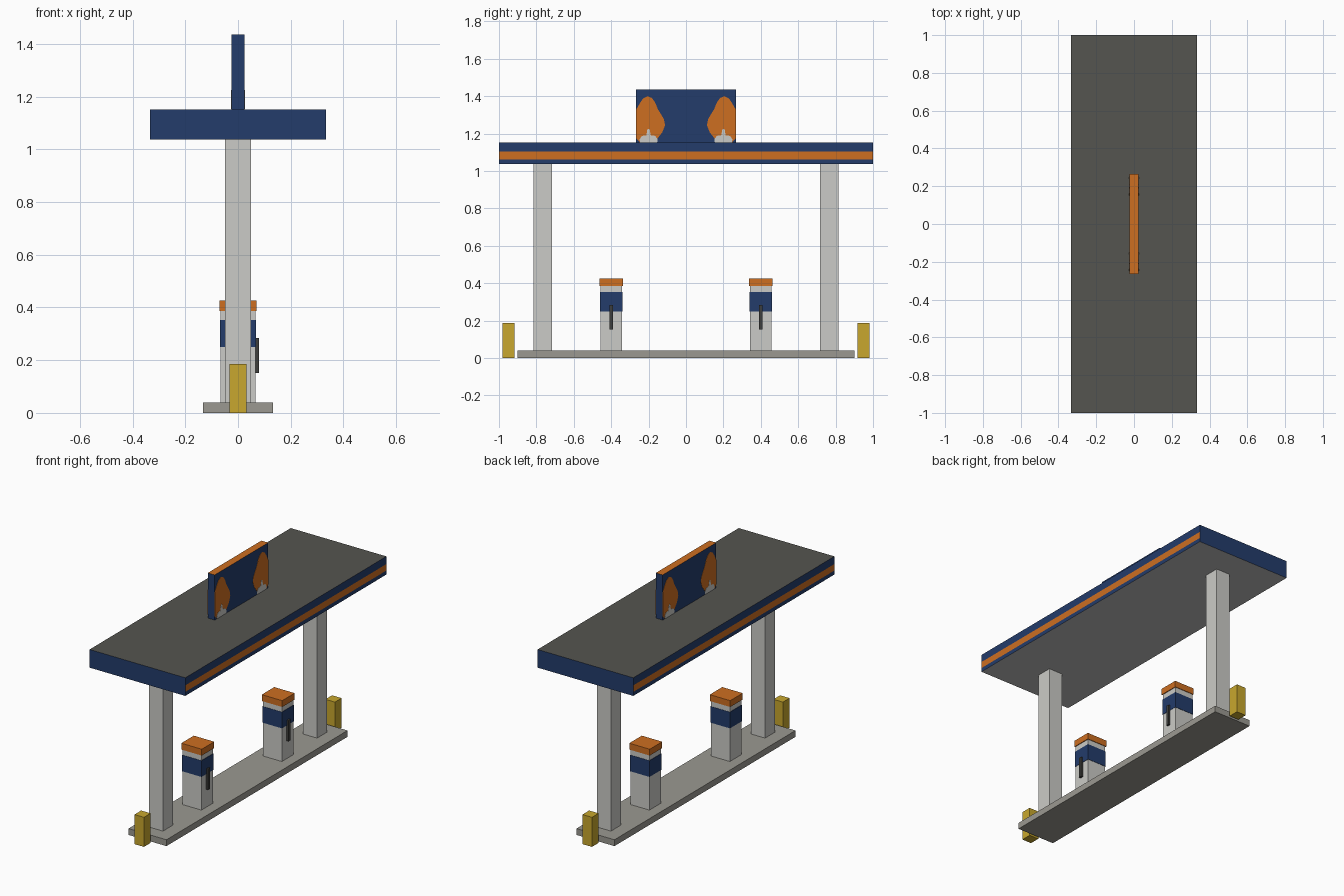
import bpy, bmesh
from mathutils import Vector

if "Cube" in bpy.data.objects:
    bpy.data.objects.remove(bpy.data.objects["Cube"], do_unlink=True)


def material(name, r, g, b):
    """Flat material from display values 0-255, converted to linear."""
    color = [((c / 255 + 0.055) / 1.055) ** 2.4 for c in (r, g, b)] + [1]
    mat = bpy.data.materials.new(name)
    mat.use_nodes = True
    mat.diffuse_color = color
    bsdf = next(n for n in mat.node_tree.nodes if n.type == "BSDF_PRINCIPLED")
    bsdf.inputs["Base Color"].default_value = color
    return mat


NAVY = material("navy blue", 35, 60, 107)
ORANGE = material("orange", 205, 110, 33)
WHITE = material("off white", 203, 203, 199)
CONCRETE = material("concrete grey", 155, 153, 145)
ROOF = material("roof grey", 85, 85, 80)
SOFFIT = material("soffit grey", 190, 190, 190)
YELLOW = material("yellow", 200, 167, 46)
RUBBER = material("dark rubber", 62, 62, 60)


def finish(name, bm, mats, rule=None):
    if rule:
        for f in bm.faces:
            f.material_index = mats.index(rule(f.normal, f.calc_center_median()))
    mesh = bpy.data.meshes.new(name)
    bm.to_mesh(mesh)
    bm.free()
    for m in mats:
        mesh.materials.append(m)
    obj = bpy.data.objects.new(name, mesh)
    bpy.context.collection.objects.link(obj)
    return obj


def box(name, x, y, z, mats, cuts=(), rule=None):
    """Box spanning the (low, high) ranges, sliced at the given heights."""
    bm = bmesh.new()
    bmesh.ops.create_cube(bm, size=1)
    for v in bm.verts:
        v.co = Vector([(lo + hi) / 2 + c * (hi - lo)
                       for c, (lo, hi) in zip(v.co, (x, y, z))])
    for h in cuts:
        bmesh.ops.bisect_plane(bm, geom=bm.verts[:] + bm.edges[:] + bm.faces[:],
                               plane_co=(0, 0, h), plane_no=(0, 0, 1))
    bm.normal_update()
    return finish(name, bm, mats, rule)


def around(c, half):
    return (c - half, c + half)


def plate(name, outline, x, thick, side, mat):
    """Thin painted shape on a sign face; the outline is (y, z) points."""
    bm = bmesh.new()
    face = bm.faces.new([bm.verts.new((x, y, z)) for y, z in outline])
    ext = bmesh.ops.extrude_face_region(bm, geom=[face])
    bmesh.ops.translate(bm, vec=(thick * side, 0, 0),
                        verts=[v for v in ext["geom"] if isinstance(v, bmesh.types.BMVert)])
    bmesh.ops.recalc_face_normals(bm, faces=bm.faces[:])
    finish(name, bm, [mat])


# Base island
box("island", around(0, 0.132), around(0, 0.9), (0, 0.04), [CONCRETE])


# Canopy with a stripe on the long sides
def canopy_rule(n, c):
    if abs(n.z) > 0.5:
        return ROOF if n.z > 0 else SOFFIT
    return ORANGE if abs(n.x) > 0.5 and 1.062 < c.z < 1.103 else NAVY


box("canopy", around(0, 0.333), around(0, 1), (1.037, 1.151),
    [NAVY, ORANGE, ROOF, SOFFIT], (1.062, 1.103), canopy_rule)

# Roof sign with an orange top edge
box("roof_sign", around(0, 0.024), around(0, 0.266), (1.151, 1.435), [NAVY, ORANGE],
    rule=lambda n, c: ORANGE if n.z > 0.5 else NAVY)

# Painted drop shapes and pale bases on both sign faces
DROP = [(0.205, 1.40), (0.182, 1.39), (0.166, 1.368), (0.15, 1.33), (0.118, 1.277),
        (0.112, 1.245), (0.126, 1.208), (0.155, 1.17), (0.166, 1.152), (0.246, 1.152),
        (0.266, 1.175), (0.266, 1.328), (0.246, 1.363), (0.23, 1.387)]
BASE = [(0.154, 1.152), (0.152, 1.17), (0.165, 1.188), (0.188, 1.19), (0.195, 1.225),
        (0.206, 1.225), (0.212, 1.19), (0.235, 1.188), (0.248, 1.17), (0.246, 1.152)]

for end, label in ((-1, "front"), (1, "back")):
    for side, hand in ((-1, "right"), (1, "left")):
        for part, pts, thick, mat in (("drop", DROP, 0.001, ORANGE), ("base", BASE, 0.002, WHITE)):
            plate(f"sign_{part}_{label}_{hand}", [(y * end, z) for y, z in pts],
                  0.024 * side, thick, side, mat)

    # Columns and bollards
    box(f"column_{label}", around(0, 0.049), around(0.766 * end, 0.05), (0.04, 1.037), [WHITE])
    box(f"bollard_{label}", around(0, 0.033), around(0.949 * end, 0.033), (0, 0.186), [YELLOW])

    # Fuel dispensers: body, coloured band, cap and hose
    y = 0.4 * end
    box(f"dispenser_body_{label}", around(0, 0.066), around(y, 0.058), (0.04, 0.386), [WHITE])
    box(f"dispenser_band_{label}", around(0, 0.068), around(y, 0.06), (0.25, 0.352), [NAVY])
    box(f"dispenser_cap_{label}", around(0, 0.071), around(y, 0.062), (0.386, 0.426), [ORANGE])
    box(f"dispenser_hose_{label}", (0.066, 0.079), around(y, 0.01), (0.152, 0.284), [RUBBER])
